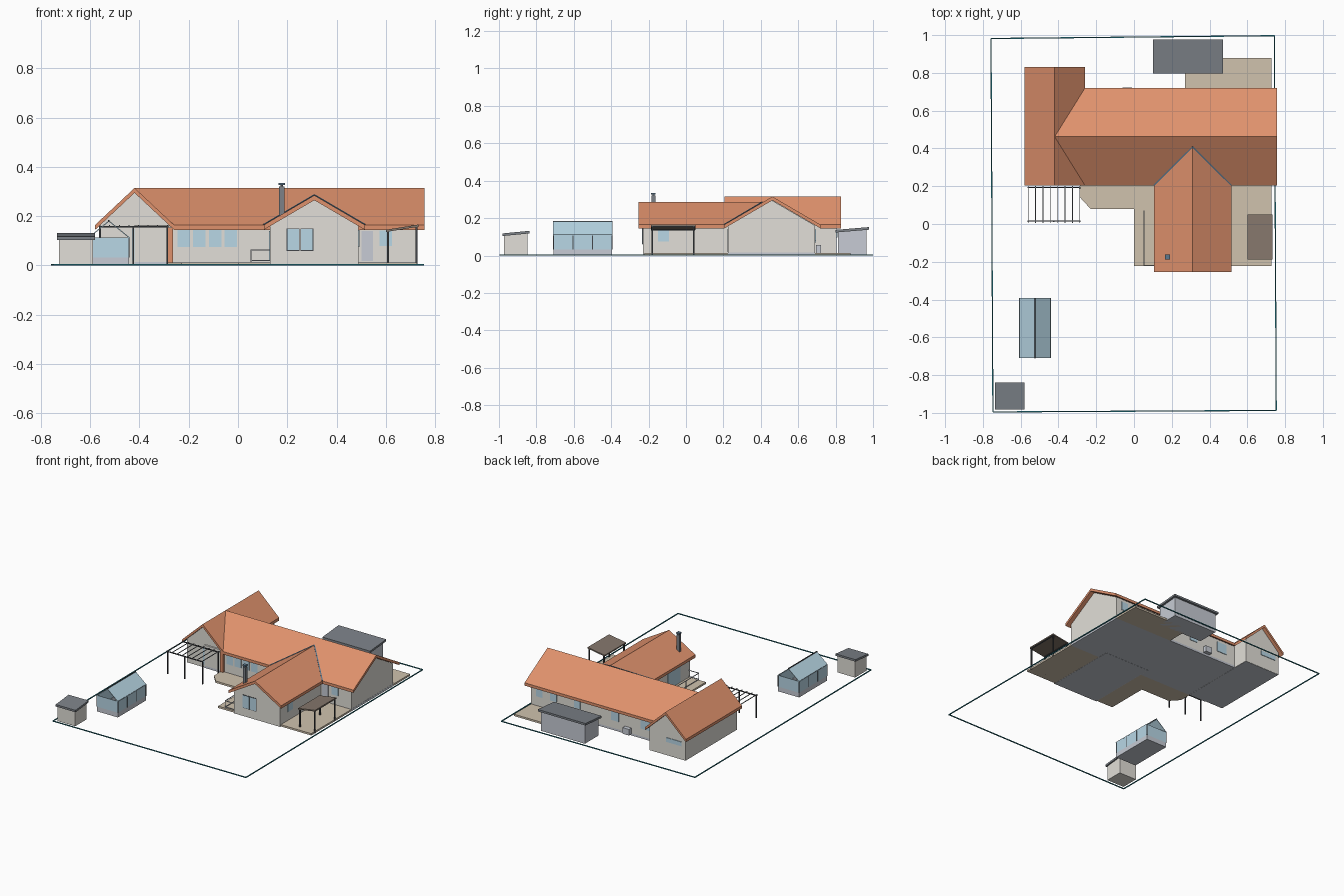
import bpy, bmesh
from mathutils import Vector

cube = bpy.data.objects.get("Cube")
if cube:
    bpy.data.objects.remove(cube, do_unlink=True)


def material(name, r, g, b):
    m = bpy.data.materials.new(name)
    m.use_nodes = True
    m.diffuse_color = (r, g, b, 1)
    m.node_tree.nodes["Principled BSDF"].inputs["Base Color"].default_value = (r, g, b, 1)
    return m


TILE = material("terracotta tile", .74, .285, .152)
WALL = material("cream render", .76, .74, .69)
GLASS = material("pale blue glass", .48, .68, .79)
GRAY = material("slate gray", .20, .22, .245)
BROWN = material("brown board", .235, .185, .15)
METAL = material("dark metal", .055, .06, .068)
STONE = material("tan paving", .63, .54, .42)
TEAL = material("boundary teal", .02, .20, .25)
PALE = material("pale gray panel", .57, .60, .66)
FLASHING = material("blue gray flashing", .11, .19, .27)


def prism(name, points, offset, mat):
    """Extrude a flat 3D outline along an offset vector."""
    bm = bmesh.new()
    face = bm.faces.new([bm.verts.new(p) for p in points])
    out = bmesh.ops.extrude_face_region(bm, geom=[face])
    moved = [v for v in out["geom"] if isinstance(v, bmesh.types.BMVert)]
    bmesh.ops.translate(bm, verts=moved, vec=Vector(offset))
    bmesh.ops.recalc_face_normals(bm, faces=bm.faces)
    mesh = bpy.data.meshes.new(name)
    bm.to_mesh(mesh)
    bm.free()
    mesh.materials.append(mat)
    obj = bpy.data.objects.new(name, mesh)
    bpy.context.collection.objects.link(obj)
    return obj


def box(name, x0, x1, y0, y1, z0, z1, mat):
    return prism(name, [(x0, y0, z0), (x1, y0, z0), (x1, y1, z0), (x0, y1, z0)],
                 (0, 0, z1 - z0), mat)


def beam(name, p, q, w, mat):
    """Square bar from p to q."""
    p, q = Vector(p), Vector(q)
    d = (q - p).normalized()
    side = d.cross((1, 0, 0) if abs(d.z) > .9 else (0, 0, 1)).normalized() * w / 2
    up = side.cross(d)
    return prism(name, [p + side + up, p - side + up, p - side - up, p + side - up], q - p, mat)


T = .02  # vertical roof thickness
BASE = .015  # floor slab height


def slope(name, plan, height, mat=TILE, t=T):
    """Roof plane over a plan outline, its height given by a rule."""
    return prism(name, [(x, y, height(x, y)) for x, y in plan], (0, 0, -t), mat)


def gable_walls(name, a0, a1, ridge, pitch, start, end, along_x):
    """Walls with pointed ends under a gable roof."""
    mid, apex = (a0 + a1) / 2, ridge - T + .001
    eave = apex - pitch * (a1 - a0) / 2
    prof = [(a0, BASE), (a1, BASE), (a1, eave), (mid, apex), (a0, eave)]
    pts = [(start, a, z) if along_x else (a, start, z) for a, z in prof]
    off = (end - start, 0, 0) if along_x else (0, end - start, 0)
    prism(name, pts, off, WALL)


# House walls and floor slabs
EAVE, RIDGE, LOW = .165, .315, .285
P_MAIN, P_SIDE, P_FRONT = .15 / .257, .15 / .16, .12 / .205
gable_walls("main_walls", .225, .69, RIDGE, P_MAIN, -.42, .727, True)
gable_walls("side_wing_walls", -.56, -.28, RIDGE, P_SIDE, .23, .805, False)
gable_walls("front_wing_walls", .13, .49, LOW, P_FRONT, -.23, .3, False)
box("main_floor", -.42, .728, .225, .69, 0, BASE, PALE)
box("side_wing_floor", -.56, -.28, .23, .805, 0, BASE, WALL)
box("front_wing_floor", .13, .49, -.23, .3, 0, BASE, WALL)
box("side_wing_underside", -.558, -.282, .232, .803, -.001, .001, PALE)
box("front_wing_underside", .132, .488, -.228, .3, -.001, .001, PALE)

# Tiled roofs meeting in valleys
main_h = lambda x, y: RIDGE - abs(y - .462) * P_MAIN
side_h = lambda x, y: RIDGE - abs(x + .42) * P_SIDE
front_h = lambda x, y: LOW - abs(x - .31) * P_FRONT
for name, y in (("front", .205), ("back", .719)):
    slope("main_roof_" + name, [(-.26, y), (.757, y), (.757, .462), (-.42, .462)], main_h)
slope("side_roof_outer", [(-.58, .205), (-.42, .205), (-.42, .83), (-.58, .83)], side_h)
slope("side_roof_inner_front", [(-.42, .205), (-.26, .205), (-.42, .462)], side_h)
slope("side_roof_inner_back", [(-.42, .462), (-.26, .719), (-.26, .83), (-.42, .83)], side_h)
for name, x in (("right", .105), ("left", .515)):
    slope("front_roof_" + name, [(x, -.255), (.31, -.255), (.31, .408), (x, .205)], front_h)
    beam("valley_flashing_" + name, (x, .205, EAVE), (.31, .408, LOW), .007, FLASHING)

# Chimney
box("chimney", .167, .188, -.185, -.164, .18, .32, GRAY)
box("chimney_cap", .165, .19, -.187, -.162, .326, .335, FLASHING)
box("chimney_neck", .172, .183, -.18, -.169, .32, .326, METAL)

# Terraces
patio = [(-.285, .226), (-.285, .14), (-.23, .08), (0, .08), (0, -.222), (.13, -.222),
         (.13, .226)]
prism("front_patio", [(x, y, 0) for x, y in patio], (0, 0, .013), STONE)
box("side_patio", .49, .727, -.222, .226, 0, .013, STONE)
box("back_patio", .27, .727, .69, .88, 0, .013, STONE)

# Windows and doors in walls facing front and back: x0, x1, z0, z1
E = .004


def openings(name, wall_y, mat, rows):
    for i, (x0, x1, z0, z1) in enumerate(rows):
        box(f"{name}_{i}", x0, x1, wall_y - E, wall_y + E, z0, z1, mat)


openings("hall_window", .225, GLASS, [(x, x + .05, .075, .148) for x in (-.245, -.182, -.118, -.054)])
openings("side_wing_window", .23, GLASS, [(-.43, -.385, .02, .148), (-.375, -.33, .07, .148)])
openings("front_wing_window", -.23, GLASS, [(.2, .248, .062, .148), (.255, .303, .062, .148)])
openings("porch_door", .225, PALE, [(.502, .548, .018, .14)])
openings("porch_window", .225, GLASS, [(.575, .625, .08, .142)])
openings("back_window", .69, GLASS, [(.635, .685, .08, .14), (.525, .575, .08, .14), (.34, .39, .08, .14),
                                     (.04, .1, .07, .14), (-.21, -.13, .07, .14)])
openings("side_wing_back_window", .805, GLASS, [(-.53, -.41, .095, .125)])
for x0, x1 in ((.197, .25), (.253, .306)):
    box("front_wing_window_frame", x0, x1, -.233, -.227, .059, .151, METAL)
box("front_wing_side_window", .486, .494, -.15, -.09, .075, .145, GLASS)
box("front_wing_terrace_door", .126, .134, -.12, .02, .018, .14, GLASS)
box("timber_corner_panel", -.287, -.264, .212, .23, .01, .155, TILE)
box("outdoor_unit", -.06, -.01, .694, .722, .012, .055, PALE)

# Terrace railing
rail = [(.13, -.218), (.053, -.218), (.053, .07)]
for i in range(2):
    (xa, ya), (xb, yb) = rail[i], rail[i + 1]
    for z in (.02, .063):
        beam("railing_bar", (xa, ya, z), (xb, yb, z), .004, PALE)
for x, y in rail[1:] + [(.053, -.075)]:
    beam("railing_post", (x, y, .01), (x, y, .064), .004, PALE)

# Pergola
for x in (-.56, -.425, -.287):
    beam("pergola_post", (x, .015, 0), (x, .015, .158), .007, METAL)
beam("pergola_back_post", (-.287, .19, 0), (-.287, .19, .158), .007, METAL)
for y in (.015, .193):
    beam("pergola_beam", (-.565, y, .158), (-.283, y, .158), .006, METAL)
for i in range(8):
    x = -.56 + i * .039
    beam("pergola_slat", (x, .005, .163), (x, .2, .163), .004, GRAY)

# Lean-to canopy
canopy_h = lambda x, y: .145 + (x - .6) * .16
slope("canopy_roof", [(.6, -.188), (.733, -.188), (.733, .05), (.6, .05)], canopy_h, BROWN, .009)
for x in (.61, .725):
    for y in (-.18, .042):
        beam("canopy_post", (x, y, 0), (x, y, canopy_h(x, y) - .004), .008, METAL)
    beam("canopy_beam", (x, -.186, canopy_h(x, 0) - .008), (x, .048, canopy_h(x, 0) - .008), .008, METAL)


# Sheds with single-pitch roofs, walls inset under the eaves
def shed(name, x0, x1, y0, y1, z0, z1, inset, mat):
    h = lambda x, y: z0 + (z1 - z0) * (y - y0) / (y1 - y0)
    slope(name + "_roof", [(x0, y0), (x1, y0), (x1, y1), (x0, y1)], h, GRAY, .014)
    ya, yb = y0 + inset, y1 - inset
    side = [(ya, .004), (yb, .004), (yb, h(0, yb) - .012), (ya, h(0, ya) - .012)]
    prism(name + "_walls", [(x0 + inset, y, z) for y, z in side], (x1 - x0 - 2 * inset, 0, 0), mat)
    box(name + "_floor", x0 + inset, x1 - inset, ya, yb, 0, .004, mat)


shed("back_shed", .1, .472, .798, .978, .137, .152, .014, PALE)
shed("garden_shed", -.735, -.58, -.982, -.838, .118, .132, .009, WALL)

# Greenhouse
GX0, GX1, GY0, GY1 = -.606, -.442, -.708, -.395
box("greenhouse_floor", GX0, GX1, GY0, GY1, 0, .004, PALE)
for part, mat, z0, z1, w in (("base", PALE, .004, .033, .006), ("glass", GLASS, .033, .113, .004)):
    for x in (GX0, GX1 - w):
        box(f"greenhouse_{part}_side", x, x + w, GY0, GY1, z0, z1, mat)
    for y in (GY0, GY1 - w):
        box(f"greenhouse_{part}_end", GX0, GX1, y, y + w, z0, z1, mat)
green_h = lambda x, y: .183 - abs(x + .524) * .82
for name, x in (("right", -.609), ("left", -.439)):
    slope("greenhouse_roof_" + name, [(x, -.71), (-.524, -.71), (-.524, -.393), (x, -.393)],
          green_h, GLASS, .005)
for x in (GX0, GX1):
    for i in range(4):
        y = GY0 + i * (GY1 - GY0) / 3
        beam("greenhouse_post", (x, y, .033), (x, y, .113), .004, METAL)
    beam("greenhouse_rail", (x, GY0, .113), (x, GY1, .113), .004, METAL)
beam("greenhouse_ridge", (-.524, -.711, .182), (-.524, -.392, .182), .006, METAL)

# Plot boundary
corners = [(-.757, .982), (.743, .997), (.753, -.987), (-.747, -.995)]
for (xa, ya), (xb, yb) in zip(corners, corners[1:] + corners[:1]):
    beam("boundary_strip", (xa, ya, .003), (xb, yb, .003), .006, TEAL)
